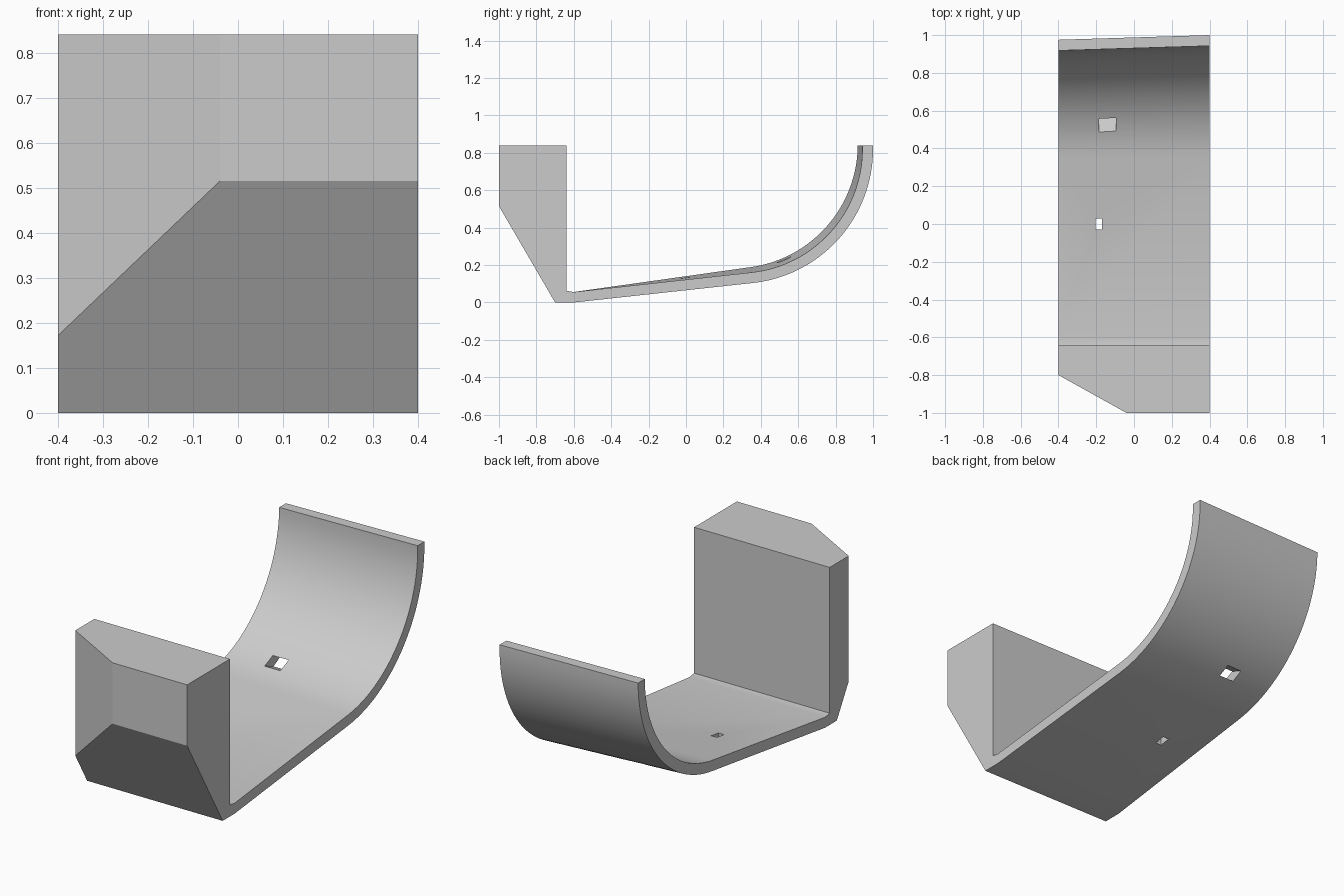
import bpy, bmesh
from math import sin, cos, radians, atan2
from mathutils import Vector, Matrix

if "Cube" in bpy.data.objects:
    bpy.data.objects.remove(bpy.data.objects["Cube"])

# Single grey material
grey = bpy.data.materials.new("plain_grey")
grey.use_nodes = True
colour = (0.6, 0.6, 0.6, 1)
grey.diffuse_color = colour
grey.node_tree.nodes["Principled BSDF"].inputs["Base Color"].default_value = colour

HALF_WIDTH = 0.4
TOP = 0.84
OUTER_R, WALL = 0.72, 0.057
SLOPE = radians(6.2)
TWIST = radians(1.7)
STEPS = 32


def arc(radius, tilt):
    """Curved lip, swung about the foot by the tilt and trimmed at the top."""
    pivot = Vector((-0.6, 0))
    centre = pivot + Matrix.Rotation(tilt, 2) @ Vector((0.88, 0.82))
    start = SLOPE + tilt
    end = radians(90) + min(0, atan2(TOP - centre.y, radius))
    pts = []
    for i in range(STEPS + 1):
        a = start + (end - start) * i / STEPS
        pts.append((centre.x + radius * sin(a), centre.y - radius * cos(a)))
    pts.append((pts[-1][0], TOP))
    return pts


def profile(tilt):
    """Closed side outline in y and z."""
    foot = [(-0.64, TOP), (-1, TOP), (-1, 0.515), (-0.7, 0), (-0.6, 0)]
    inner = arc(OUTER_R - WALL, tilt)[::-1]
    return foot + arc(OUTER_R, tilt) + inner + [(-0.6, 0.056), (-0.64, 0.062)]


# Bracket body: loft between the two slightly different side outlines
bm = bmesh.new()
sides = [[bm.verts.new((x, y, z)) for y, z in profile(tilt)]
         for x, tilt in ((HALF_WIDTH, 0), (-HALF_WIDTH, TWIST))]
for ring in sides:
    bm.faces.new(ring)
count = len(sides[0])
for i in range(count):
    j = (i + 1) % count
    bm.faces.new((sides[0][i], sides[0][j], sides[1][j], sides[1][i]))

# Bevelled front corner on the right of the foot
cut = bmesh.ops.bisect_plane(
    bm, geom=bm.verts[:] + bm.edges[:] + bm.faces[:], dist=1e-5,
    plane_co=(-0.4, -0.8, 0), plane_no=Vector((-0.2, -0.36, 0)).normalized(),
    clear_outer=True)
rim = [e for e in cut["geom_cut"] if isinstance(e, bmesh.types.BMEdge)]
bmesh.ops.holes_fill(bm, edges=rim, sides=0)
bmesh.ops.recalc_face_normals(bm, faces=bm.faces[:])
mesh = bpy.data.meshes.new("bracket_body")
bm.to_mesh(mesh)
bm.free()
body = bpy.data.objects.new("bracket_body", mesh)
bpy.context.collection.objects.link(body)
mesh.materials.append(grey)


def cut_slot(name, centre, width, length, drift):
    """Cut a rectangular slot whose walls lean along y by drift per unit drop."""
    b = bmesh.new()
    bmesh.ops.create_cube(b, size=1)
    for v in b.verts:
        drop = -0.4 * v.co.z
        v.co = Vector(centre) + Vector((v.co.x * width,
                                        v.co.y * length + drop * drift, -drop))
    bmesh.ops.recalc_face_normals(b, faces=b.faces[:])
    m = bpy.data.meshes.new(name)
    b.to_mesh(m)
    b.free()
    cutter = bpy.data.objects.new(name, m)
    m.materials.append(grey)
    bpy.context.collection.objects.link(cutter)
    cutter.hide_render = True
    mod = body.modifiers.new(name, "BOOLEAN")
    mod.operation = "DIFFERENCE"
    mod.solver = "EXACT"
    mod.object = cutter
    bpy.ops.object.modifier_apply(modifier=mod.name)
    bpy.data.objects.remove(cutter)


bpy.context.view_layer.objects.active = body
body.select_set(True)
cut_slot("small_slot", (-0.187, 0, 0.1), 0.035, 0.06, 0)
cut_slot("leaning_slot", (-0.14, 0.51, 0.235), 0.09, 0.145, 2.5)

bpy.ops.object.shade_smooth_by_angle(angle=radians(20))
